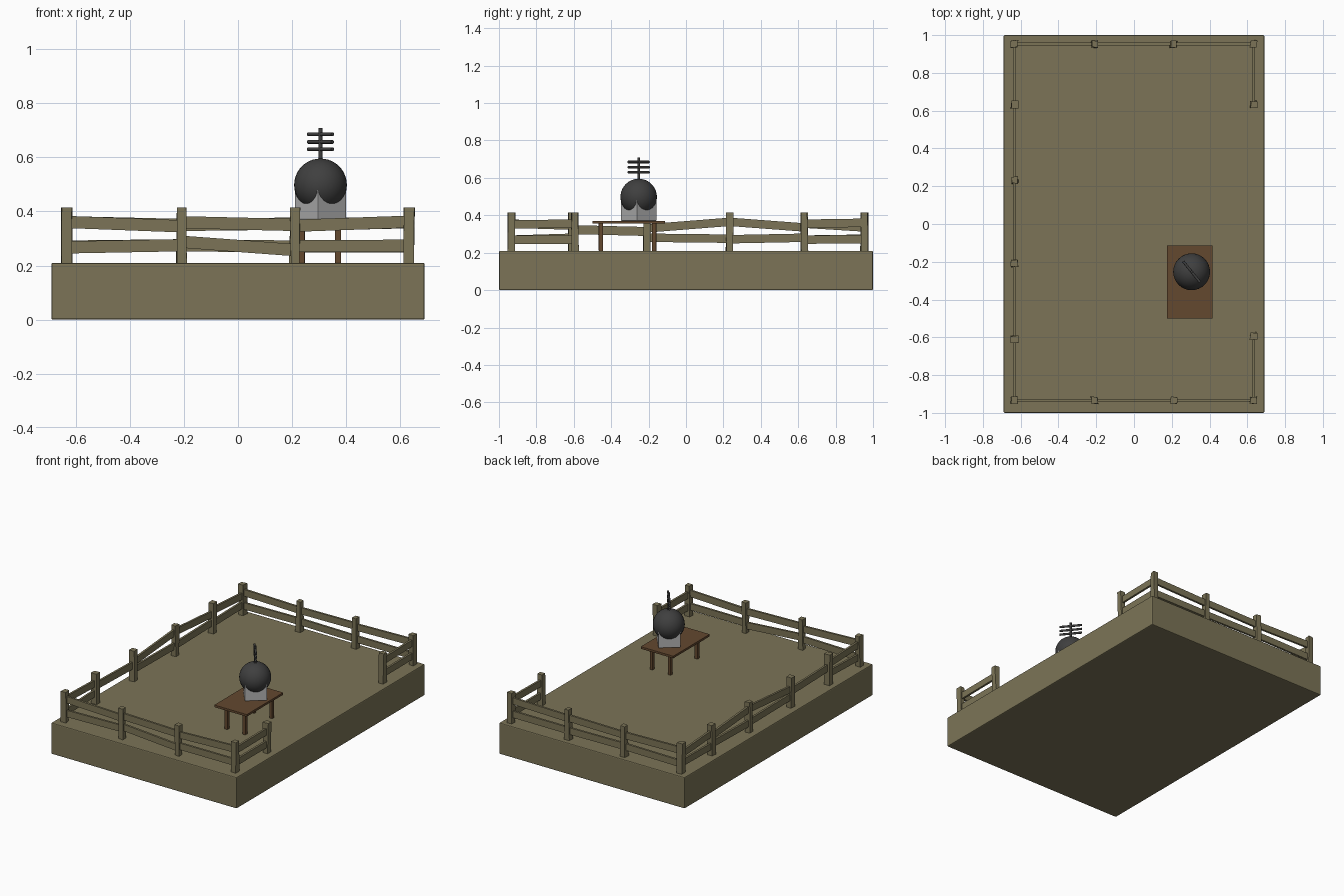
import bpy, bmesh, random
from math import radians, cos, sin
from mathutils import Vector, Matrix

if "Cube" in bpy.data.objects:
    bpy.data.objects.remove(bpy.data.objects["Cube"])

random.seed(4)

def material(name, rgb):
    m = bpy.data.materials.new(name)
    m.diffuse_color = (*rgb, 1)
    m.use_nodes = True
    m.node_tree.nodes["Principled BSDF"].inputs["Base Color"].default_value = m.diffuse_color
    return m

EARTH = material("olive", (0.2, 0.175, 0.095))
WOOD = material("brown", (0.125, 0.065, 0.028))
DARK = material("dark_metal", (0.05, 0.05, 0.05))
LIGHT = material("light_metal", (0.45, 0.45, 0.45))

def finish(name, bm, mat, bevel=0):
    me = bpy.data.meshes.new(name)
    bmesh.ops.recalc_face_normals(bm, faces=bm.faces)
    bm.to_mesh(me)
    bm.free()
    me.materials.append(mat)
    ob = bpy.data.objects.new(name, me)
    bpy.context.collection.objects.link(ob)
    if bevel:
        mod = ob.modifiers.new("bevel", 'BEVEL')
        mod.width, mod.segments = bevel, 2
    return ob

def box(name, centre, size, mat, turn=0, bevel=0):
    bm = bmesh.new()
    mx = (Matrix.Translation(centre) @ Matrix.Rotation(turn, 4, 'Z')
          @ Matrix.Diagonal((*size, 1)))
    bmesh.ops.create_cube(bm, size=1, matrix=mx)
    return finish(name, bm, mat, bevel)

def rod(name, a, b, radius, mat, sides=16):
    a, b = Vector(a), Vector(b)
    bm = bmesh.new()
    mx = Matrix.Translation((a + b) / 2) @ (b - a).to_track_quat('Z', 'Y').to_matrix().to_4x4()
    bmesh.ops.create_cone(bm, cap_ends=True, segments=sides, radius1=radius,
                          radius2=radius, depth=(b - a).length, matrix=mx)
    for f in bm.faces:
        f.smooth = len(f.verts) == 4
    return finish(name, bm, mat)

# Raised ground slab
GROUND = 0.21
box("ground_slab", (0, 0, GROUND / 2), (1.38, 2, GROUND), EARTH, bevel=0.006)

# Rough-hewn fence post, each corner slightly uneven
def post(x, y):
    bm = bmesh.new()
    mx = Matrix.Translation((x, y, GROUND + 0.1)) @ Matrix.Diagonal((0.036, 0.036, 0.21, 1))
    bmesh.ops.create_cube(bm, size=1, matrix=mx)
    for v in bm.verts:
        v.co.x += random.uniform(-0.004, 0.004)
        v.co.y += random.uniform(-0.004, 0.004)
    finish("fence_post", bm, EARTH, 0.001)

# Plank between two posts with its own end heights
def rail(p, q, z0, z1):
    p, q = Vector((*p, z0)), Vector((*q, z1))
    d = q - p
    side = Vector((-d.y, d.x, 0)).normalized() * 0.007
    up = Vector((0, 0, 0.0225))
    bm = bmesh.new()
    ends = [[bm.verts.new(e + side * s + up * u)
             for s, u in ((-1, -1), (1, -1), (1, 1), (-1, 1))] for e in (p, q)]
    for e in ends:
        bm.faces.new(e)
    for i in range(4):
        j = (i + 1) % 4
        bm.faces.new((ends[0][i], ends[0][j], ends[1][j], ends[1][i]))
    finish("fence_rail", bm, EARTH)

# Fence runs: post positions, then (upper start, end, lower start, end) per span
E, F, B = 0.633, -0.933, 0.953
runs = [
    ([(-E, F), (-0.21, F), (0.21, F), (E, F)],
     [(.361, .345, .267, .275), (.36, .35, .288, .257), (.347, .362, .272, .273)]),
    ([(-E, B), (-0.207, B), (0.21, B), (E, B)],
     [(.36, .35, .27, .275), (.35, .355, .275, .27), (.35, .36, .27, .27)]),
    ([(-E, F), (-E, -0.61), (-E, -0.21), (-E, 0.233), (-E, 0.633), (-E, B)],
     [(.355, .345, .27, .28), (.325, .315, .322, .312), (.33, .365, .28, .275),
      (.365, .335, .272, .28), (.355, .335, .27, .275)]),
    ([(E, F), (E, -0.593)], [(.352, .355, .27, .27)]),
    ([(E, 0.633), (E, B)], [(.355, .36, .27, .272)]),
]
placed = set()
for pts, spans in runs:
    for p in pts:
        if p not in placed:
            placed.add(p)
            post(*p)
    for p, q, (a, b, c, d) in zip(pts, pts[1:], spans):
        rail(p, q, a, b)
        rail(p, q, c, d)

# Table
box("table_top", (0.295, -0.307, 0.3625), (0.242, 0.388, 0.015), WOOD, bevel=0.001)
for x in (0.236, 0.37):
    for y in (-0.455, -0.17):
        box("table_leg", (x, y, 0.283), (0.023, 0.023, 0.15), WOOD, bevel=0.003)

# Device: turned block, ball and aerial
CX, CY, TURN = 0.305, -0.253, radians(-51)
box("device_block", (CX, CY, 0.431), (0.136, 0.136, 0.122), LIGHT, TURN, 0.003)
bm = bmesh.new()
bmesh.ops.create_uvsphere(bm, u_segments=32, v_segments=20, radius=0.0975,
                          matrix=Matrix.Translation((CX, CY, 0.498)))
for f in bm.faces:
    f.smooth = True
finish("device_ball", bm, DARK)
rod("aerial_mast", (CX, CY, 0.585), (CX, CY, 0.708), 0.007, DARK)
dx, dy = cos(TURN) * 0.071, sin(TURN) * 0.071
for z in (0.63, 0.657, 0.685):
    rod("aerial_bar", (CX - dx, CY - dy, z), (CX + dx, CY + dy, z), 0.007, DARK)
